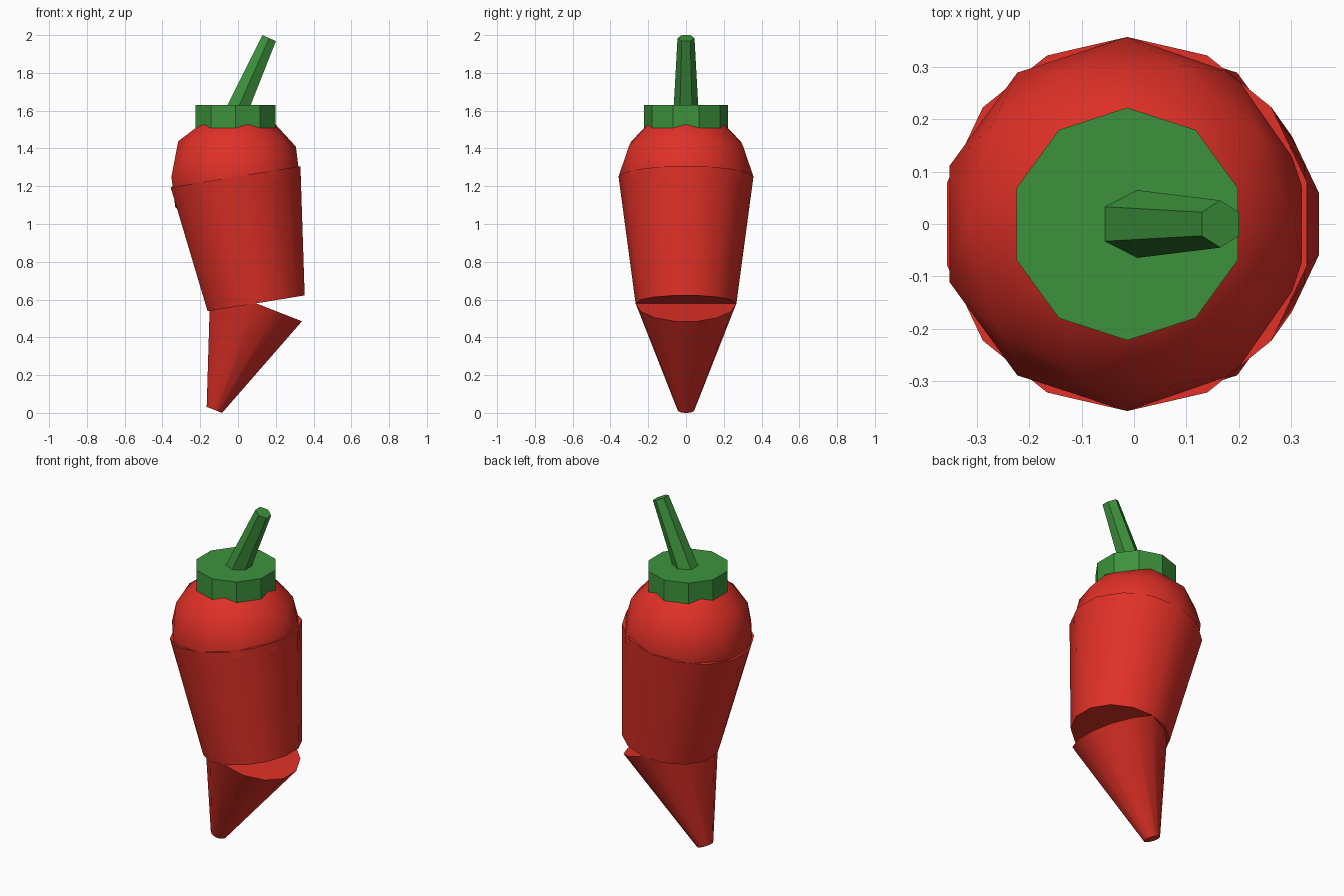
import bpy, bmesh, math
from mathutils import Matrix, Vector

if "Cube" in bpy.data.objects:
    bpy.data.objects.remove(bpy.data.objects["Cube"])


def material(name, rgb):
    m = bpy.data.materials.new(name)
    m.diffuse_color = (*rgb, 1)
    m.use_nodes = True
    m.node_tree.nodes["Principled BSDF"].inputs["Base Color"].default_value = m.diffuse_color
    return m


RED = material("pepper red", (0.74, 0.03, 0.02))
GREEN = material("stalk green", (0.047, 0.29, 0.045))


def finish(name, bm, mat):
    mesh = bpy.data.meshes.new(name)
    bm.to_mesh(mesh)
    bm.free()
    mesh.materials.append(mat)
    ob = bpy.data.objects.new(name, mesh)
    bpy.context.collection.objects.link(ob)
    bpy.ops.object.select_all(action='DESELECT')
    ob.select_set(True)
    bpy.context.view_layer.objects.active = ob
    bpy.ops.object.shade_smooth_by_angle(angle=math.radians(30))
    return ob


def frustum(name, start, end, r_start, r_end, sides, mat):
    """Capped cone between two points (x, z) lying in the y = 0 plane."""
    a, b = Vector((start[0], 0, start[1])), Vector((end[0], 0, end[1]))
    d = b - a
    bm = bmesh.new()
    bmesh.ops.create_cone(
        bm, cap_ends=True, segments=sides, radius1=r_start, radius2=r_end, depth=d.length,
        matrix=Matrix.Translation((a + b) / 2) @ Matrix.Rotation(math.atan2(d.x, d.z), 4, 'Y'))
    return finish(name, bm, mat)


SHOULDER = (-0.013, 1.25)
BEND = (0.096, 0.58)

# Rounded shoulder
bm = bmesh.new()
bmesh.ops.create_icosphere(bm, subdivisions=2, radius=0.357,
                           matrix=Matrix.Translation((SHOULDER[0], 0, SHOULDER[1])))
finish("shoulder", bm, RED)

# Tilted body and bent tip
frustum("body", BEND, SHOULDER, 0.267, 0.357, 14, RED)
frustum("tip", (-0.125, 0.016), BEND, 0.045, 0.267, 14, RED)

# Green cap and leaning stem
frustum("cap", (-0.013, 1.49), (-0.013, 1.63), 0.222, 0.222, 10, GREEN)
frustum("stem", (-0.013, 1.585), (0.165, 1.984), 0.067, 0.045, 6, GREEN)
